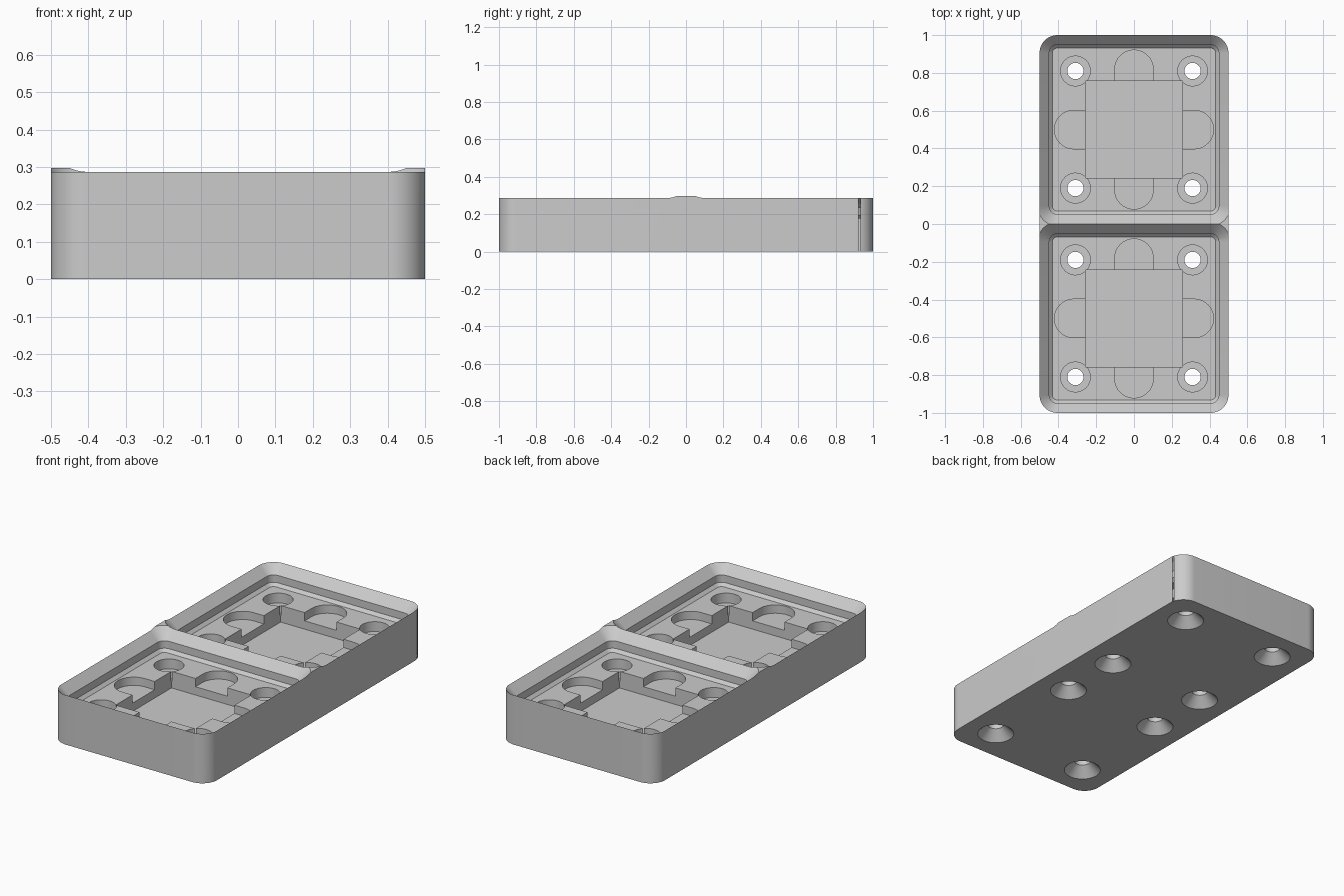
import bpy, bmesh, math

if "Cube" in bpy.data.objects:
    bpy.data.objects.remove(bpy.data.objects["Cube"], do_unlink=True)

LEDGE = 0.176      # floor inside the rim
RIM = 0.287        # where the sloped rim meets the outer wall
TOP = 0.297        # height of the uncut block
CLEAR = 0.2        # pocket cutters rise past the ledge
CORNER = 0.095


def rounded_rect(hx, hy, r, steps=16):
    """Counter-clockwise outline of a rectangle with rounded corners."""
    pts = []
    for i, (sx, sy) in enumerate([(1, 1), (-1, 1), (-1, -1), (1, -1)]):
        for k in range(steps + 1):
            a = math.pi / 2 * (i + k / steps)
            pts.append((sx * (hx - r) + r * math.cos(a), sy * (hy - r) + r * math.sin(a)))
    return pts


def circle(r, steps=64):
    return [(r * math.cos(2 * math.pi * k / steps), r * math.sin(2 * math.pi * k / steps))
            for k in range(steps)]


def loft(name, rings, x=0, y=0, turn=0):
    """Closed solid through a stack of (outline, height) rings."""
    bm = bmesh.new()
    loops = [[bm.verts.new((px, py, z)) for px, py in outline] for outline, z in rings]
    n = len(loops[0])
    for low, high in zip(loops, loops[1:]):
        for i in range(n):
            j = (i + 1) % n
            bm.faces.new((low[i], low[j], high[j], high[i]))
    bm.faces.new(loops[0][::-1])
    bm.faces.new(loops[-1])
    mesh = bpy.data.meshes.new(name)
    bm.to_mesh(mesh)
    bm.free()
    ob = bpy.data.objects.new(name, mesh)
    ob.location = (x, y, 0)
    ob.rotation_euler.z = turn
    bpy.context.collection.objects.link(ob)
    return ob


# Solid block
block = rounded_rect(0.5, 1, CORNER)
plate = loft("base_plate", [(block, 0), (block, TOP)])

# Outlines shared by both cells
rim_rings = [(rounded_rect(0.5 - d, 0.5 - d, CORNER - d), z) for d, z in
             [(0.068, LEDGE), (0.051, LEDGE + 0.017), (0.051, RIM - 0.051), (-0.023, RIM + 0.023)]]
square = [(0.256, 0.256), (-0.256, 0.256), (-0.256, -0.256), (0.256, -0.256)]
slot_r = 0.102
slot = [(0.2, -slot_r)] + [(0.319 + slot_r * math.cos(a), slot_r * math.sin(a))
                           for a in [math.pi * (k / 32 - 0.5) for k in range(33)]] + [(0.2, slot_r)]
# Countersink, screw shaft and round recess in one turned solid
hole_rings = [(circle(r), z) for r, z in
              [(0.109, -0.01), (0.043, 0.056), (0.043, 0.119), (0.079, 0.119), (0.079, CLEAR)]]

cutters = []
for cy in (-0.5, 0.5):
    cutters.append(loft("rim_cutter", rim_rings, 0, cy))
    cutters.append(loft("pocket_cutter", [(square, LEDGE - 0.096), (square, CLEAR)], 0, cy))
    for q in range(4):
        cutters.append(loft("slot_cutter", [(slot, LEDGE - 0.048), (slot, CLEAR)],
                            0, cy, q * math.pi / 2))
    for sx in (-0.31, 0.31):
        for sy in (-0.31, 0.31):
            cutters.append(loft("hole_cutter", hole_rings, sx, cy + sy))

# Carve the block
bpy.ops.object.select_all(action="DESELECT")
bpy.context.view_layer.objects.active = plate
plate.select_set(True)
for cutter in cutters:
    cutter.hide_render = True
    mod = plate.modifiers.new("cut", "BOOLEAN")
    mod.operation = "DIFFERENCE"
    mod.solver = "EXACT"
    mod.object = cutter
    bpy.ops.object.modifier_apply(modifier=mod.name)
for cutter in cutters:
    bpy.data.objects.remove(cutter, do_unlink=True)

# Plain grey finish
grey = bpy.data.materials.new("light_grey")
grey.use_nodes = True
colour = (0.6, 0.6, 0.6, 1)
grey.diffuse_color = colour
grey.node_tree.nodes["Principled BSDF"].inputs["Base Color"].default_value = colour
plate.data.materials.clear()
plate.data.materials.append(grey)
for face in plate.data.polygons:
    face.material_index = 0

bpy.ops.object.shade_smooth_by_angle(angle=math.radians(25))
